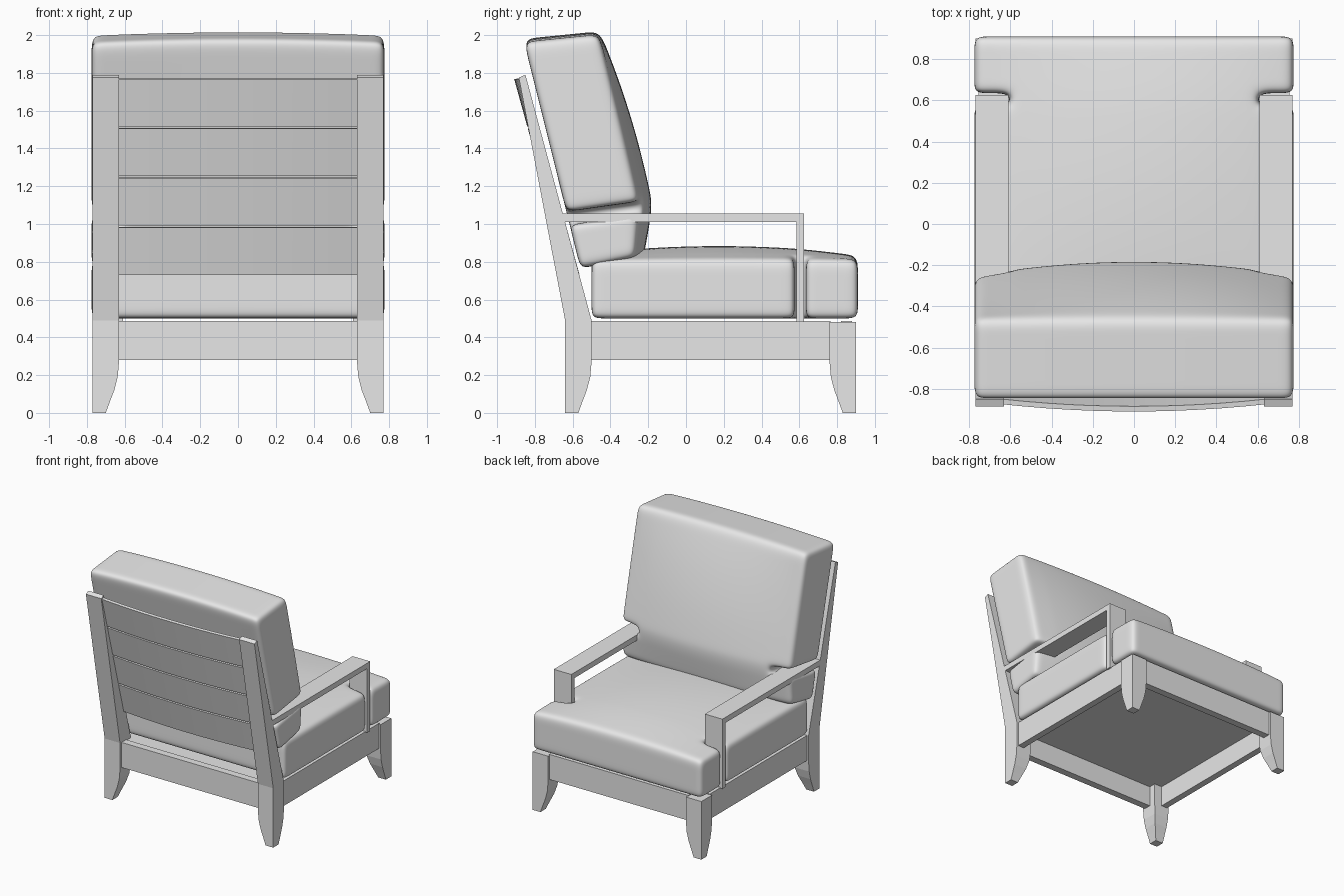
import bpy, bmesh

cube = bpy.data.objects.get("Cube")
if cube:
    bpy.data.objects.remove(cube)

grey = bpy.data.materials.new("light_grey")
grey.use_nodes = True
grey.diffuse_color = (0.8, 0.8, 0.8, 1)
bsdf = next(n for n in grey.node_tree.nodes if n.type == "BSDF_PRINCIPLED")
bsdf.inputs["Base Color"].default_value = grey.diffuse_color


def finish(name, bm, mirror=False):
    bmesh.ops.recalc_face_normals(bm, faces=bm.faces)
    mesh = bpy.data.meshes.new(name)
    bm.to_mesh(mesh)
    bm.free()
    mesh.materials.append(grey)
    obj = bpy.data.objects.new(name, mesh)
    bpy.context.collection.objects.link(obj)
    if mirror:
        obj.modifiers.new("mirror", "MIRROR")
    return obj


def loft(name, sections, mirror=False):
    """Join a list of four-cornered sections into a closed solid."""
    bm = bmesh.new()
    rings = [[bm.verts.new(p) for p in s] for s in sections]
    for a, b in zip(rings, rings[1:]):
        for i in range(4):
            j = (i + 1) % 4
            bm.faces.new((a[i], a[j], b[j], b[i]))
    bm.faces.new(rings[0])
    bm.faces.new(rings[-1])
    return finish(name, bm, mirror)


def rect(x0, x1, y0, y1, z):
    return [(x0, y0, z), (x1, y0, z), (x1, y1, z), (x0, y1, z)]


def box(name, x0, x1, y0, y1, z0, z1, mirror=False):
    return loft(name, [rect(x0, x1, y0, y1, z) for z in (z0, z1)], mirror)


def cushion(name, xs, ys, zs, notched, shape):
    """Skin a block lattice, leave out the notches, bend it and smooth it."""
    axes = (xs, ys, zs)
    bm = bmesh.new()
    verts = {}

    def solid(c):
        if any(i < 0 or i >= len(a) - 1 for i, a in zip(c, axes)):
            return False
        return not notched(*[(a[i] + a[i + 1]) / 2 for i, a in zip(c, axes)])

    def vert(k):
        if k not in verts:
            verts[k] = bm.verts.new(shape(*[a[i] for i, a in zip(k, axes)]))
        return verts[k]

    for i in range(len(xs) - 1):
        for j in range(len(ys) - 1):
            for k in range(len(zs) - 1):
                cell = (i, j, k)
                if not solid(cell):
                    continue
                for axis in range(3):
                    for side in (0, 1):
                        near = list(cell)
                        near[axis] += 2 * side - 1
                        if solid(near):
                            continue
                        corners = []
                        for u, v in ((0, 0), (1, 0), (1, 1), (0, 1)):
                            c = list(cell)
                            c[axis] += side
                            c[(axis + 1) % 3] += u
                            c[(axis + 2) % 3] += v
                            corners.append(vert(tuple(c)))
                        bm.faces.new(corners)
    for f in bm.faces:
        f.smooth = True
    obj = finish(name, bm)
    sub = obj.modifiers.new("soften", "SUBSURF")
    sub.levels = sub.render_levels = 3
    return obj


# Legs with curved, tapering feet
OUT = 0.77
FOOT = [(0, 0.07), (0.06, 0.092), (0.12, 0.115), (0.19, 0.133), (0.27, 0.14)]
back = [rect(OUT - s, OUT, -0.64, s - 0.64, z) for z, s in FOOT + [(0.49, 0.14)]]
back.append([(0.63, -0.885, 1.775), (OUT, -0.885, 1.775),
             (OUT, -0.85, 1.79), (0.63, -0.85, 1.79)])
loft("back_legs", back, True)
loft("front_legs", [rect(OUT - s, OUT, 0.9 - s, 0.9, z)
                    for z, s in FOOT + [(0.48, 0.14)]], True)

# Seat frame
box("side_rails", 0.70, 0.755, -0.5, 0.765, 0.28, 0.487, True)
box("front_rail", -0.635, 0.635, 0.82, 0.88, 0.28, 0.487)
box("back_rail", -0.635, 0.635, -0.62, -0.56, 0.28, 0.487)
box("seat_deck", -0.71, 0.71, -0.57, 0.83, 0.45, 0.48)

# Arms and their front posts
box("armrests", 0.61, OUT, -0.66, 0.625, 1.01, 1.055, True)
box("arm_posts", 0.61, OUT, 0.585, 0.625, 0.48, 1.01, True)


# Bowed back slats
def slat_front(x, z):
    return -0.5 - 0.275 * (z - 0.5) - 0.035 * (1 - (x / 0.64) ** 2)


for n in range(4):
    z0 = 0.735 + 0.262 * n
    z1 = z0 + 0.25
    sections = []
    for i in range(13):
        x = -0.64 + 1.28 * i / 12
        a, b = slat_front(x, z0), slat_front(x, z1)
        sections.append([(x, a - 0.025, z0 - 0.004), (x, a, z0),
                         (x, b, z1), (x, b - 0.025, z1 - 0.004)])
    slat = loft("back_slat_%d" % (n + 1), sections)
    for f in slat.data.polygons:
        f.use_smooth = abs(f.normal.x) < 0.5
    slat.data.set_sharp_from_angle(angle=0.5)

# Seat cushion, notched around the arm posts
half = [0.3, 0.54, 0.602, 0.70, 0.775]
XS = [-x for x in reversed(half)] + [0] + half


def seat_shape(x, y, z):
    crown = 0.08 * (1 - (x / 0.8) ** 2) * (1 - ((y - 0.15) / 0.9) ** 2)
    return x, y, z + crown * (z - 0.5) / 0.31


cushion("seat_cushion", XS,
        [-0.5, -0.43, -0.1, 0.25, 0.51, 0.575, 0.635, 0.70, 0.83, 0.91],
        [0.5, 0.57, 0.72, 0.81],
        lambda x, y, z: abs(x) > 0.605 - 0.01 and 0.575 < y < 0.635,
        seat_shape)


# Back cushion, notched around the armrests
def back_shape(x, t, z):
    rear = -0.56 - 0.245 * (z - 0.77)
    front = -0.255 - 0.22 * max(0, z - 1.05) - 0.07 * max(0, 1.05 - z)
    rise = (z - 0.77) / 1.23
    bulge = 0.085 * (1 - (x / 0.8) ** 2) * max(0, 1 - ((rise - 0.38) / 0.62) ** 2)
    lean = 0.06 * t * (1 - rise) + 0.04 * (t - 0.6) * rise
    crown = 0.02 * (1 - (x / 0.775) ** 2) * rise
    return x, rear + (front + bulge - rear) * t, z + lean + crown


cushion("back_cushion", XS, [0, 0.2, 0.5, 0.8, 1],
        [0.765, 0.84, 0.94, 1.0, 1.07, 1.14, 1.4, 1.68, 1.89, 1.985],
        lambda x, t, z: abs(x) > 0.605 - 0.01 and 1.0 < z < 1.07,
        back_shape)
